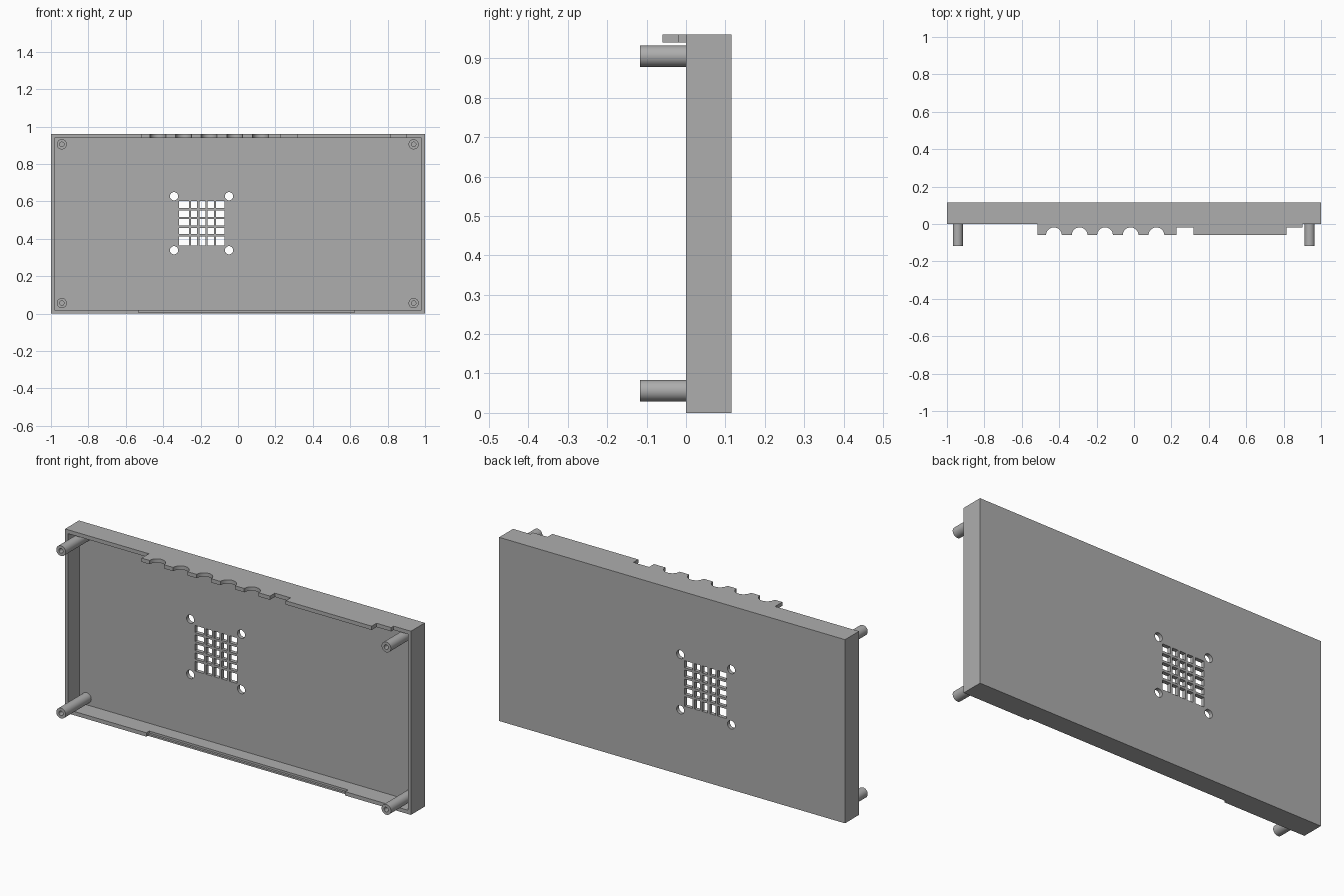
import bpy, bmesh, math
from mathutils import Matrix, Vector

if "Cube" in bpy.data.objects:
    bpy.data.objects.remove(bpy.data.objects["Cube"])

grey = bpy.data.materials.new("plain grey")
grey.diffuse_color = (0.42, 0.42, 0.42, 1)
grey.use_nodes = True
grey.node_tree.nodes["Principled BSDF"].inputs["Base Color"].default_value = grey.diffuse_color


def add_object(name, bm):
    bmesh.ops.recalc_face_normals(bm, faces=bm.faces[:])
    mesh = bpy.data.meshes.new(name)
    bm.to_mesh(mesh)
    bm.free()
    mesh.materials.append(grey)
    obj = bpy.data.objects.new(name, mesh)
    bpy.context.collection.objects.link(obj)
    return obj


def add_box(bm, x0, x1, y0, y1, z0, z1):
    m = Matrix.Translation(((x0 + x1) / 2, (y0 + y1) / 2, (z0 + z1) / 2))
    m = m @ Matrix.Diagonal((x1 - x0, y1 - y0, z1 - z0, 1))
    bmesh.ops.create_cube(bm, size=1, matrix=m)


def add_rod(bm, x, z, r, y0, y1, sides=32):
    m = Matrix.Translation((x, (y0 + y1) / 2, z)) @ Matrix.Rotation(math.pi / 2, 4, 'X')
    bmesh.ops.create_cone(bm, cap_ends=True, segments=sides, radius1=r, radius2=r,
                          depth=y1 - y0, matrix=m)


def subtract(obj, bm):
    cutter = add_object("cutter", bm)
    cutter.hide_render = True
    mod = obj.modifiers.new("cut", 'BOOLEAN')
    mod.operation, mod.solver, mod.object = 'DIFFERENCE', 'EXACT', cutter
    bpy.context.view_layer.objects.active = obj
    bpy.ops.object.modifier_apply(modifier=mod.name)
    bpy.data.objects.remove(cutter)


def smooth(obj):
    bpy.ops.object.select_all(action='DESELECT')
    obj.select_set(True)
    bpy.context.view_layer.objects.active = obj
    bpy.ops.object.shade_smooth_by_angle(angle=math.radians(30))


HEIGHT, BACK, PANEL, WALL_X, WALL_Z = 0.96, 0.115, 0.095, 0.018, 0.02

# open tray: back panel with four walls
bm = bmesh.new()
add_box(bm, -1, 1, 0, BACK, 0, HEIGHT)
tray = add_object("tray", bm)
bm = bmesh.new()
add_box(bm, -1 + WALL_X, 1 - WALL_X, -0.1, PANEL, WALL_Z, HEIGHT - WALL_Z)
subtract(tray, bm)

# shallow notch along the bottom wall, with a deeper step on its inner half
bm = bmesh.new()
add_box(bm, -0.53, 0.62, -0.1, 0.012, -0.1, WALL_Z + 0.01)
subtract(tray, bm)
bm = bmesh.new()
add_box(bm, -0.53, 0.62, -0.1, 0.024, 0.009, WALL_Z + 0.01)
subtract(tray, bm)

# vent windows, five by five, between thin bars
bar = 0.006
xs = [-0.321, -0.257, -0.212, -0.168, -0.123, -0.066]
zs = [0.358, 0.42, 0.465, 0.512, 0.559, 0.608]
bm = bmesh.new()
for x0, x1 in zip(xs, xs[1:]):
    for z0, z1 in zip(zs, zs[1:]):
        add_box(bm, x0 + bar, x1 - bar, 0.05, 0.2, z0 + bar, z1 - bar)
# fan screw holes
for x in (-0.342, -0.048):
    for z in (0.339, 0.628):
        add_rod(bm, x, z, 0.022, 0.05, 0.2)
subtract(tray, bm)
smooth(tray)

# connector lip on the top wall, with round and square cut-outs
LIP, STEP, R = -0.06, -0.02, 0.042
profile = [(-0.515, 0), (-0.515, LIP)]
for cx in (-0.428, -0.291, -0.155, -0.018, 0.12):
    for i in range(17):
        a = math.pi * (1 - i / 16)
        profile.append((cx + R * math.cos(a), LIP + R * math.sin(a)))
profile += [(0.227, LIP), (0.227, STEP), (0.318, STEP), (0.318, LIP),
            (0.815, LIP), (0.815, STEP), (0.90, STEP), (0.90, 0)]
bm = bmesh.new()
face = bm.faces.new([bm.verts.new((x, y, HEIGHT - WALL_Z)) for x, y in profile])
ext = bmesh.ops.extrude_face_region(bm, geom=[face])
bmesh.ops.translate(bm, vec=Vector((0, 0, WALL_Z)),
                    verts=[v for v in ext["geom"] if isinstance(v, bmesh.types.BMVert)])
smooth(add_object("connector_lip", bm))

# hollow corner posts
for side, x in (("left", -0.942), ("right", 0.939)):
    for level, z in (("lower", 0.0565), ("upper", 0.9055)):
        bm = bmesh.new()
        add_rod(bm, x, z, 0.027, -0.117, PANEL)
        post = add_object(f"{level}_{side}_post", bm)
        bm = bmesh.new()
        add_rod(bm, x, z, 0.012, -0.2, 0.06)
        subtract(post, bm)
        smooth(post)
